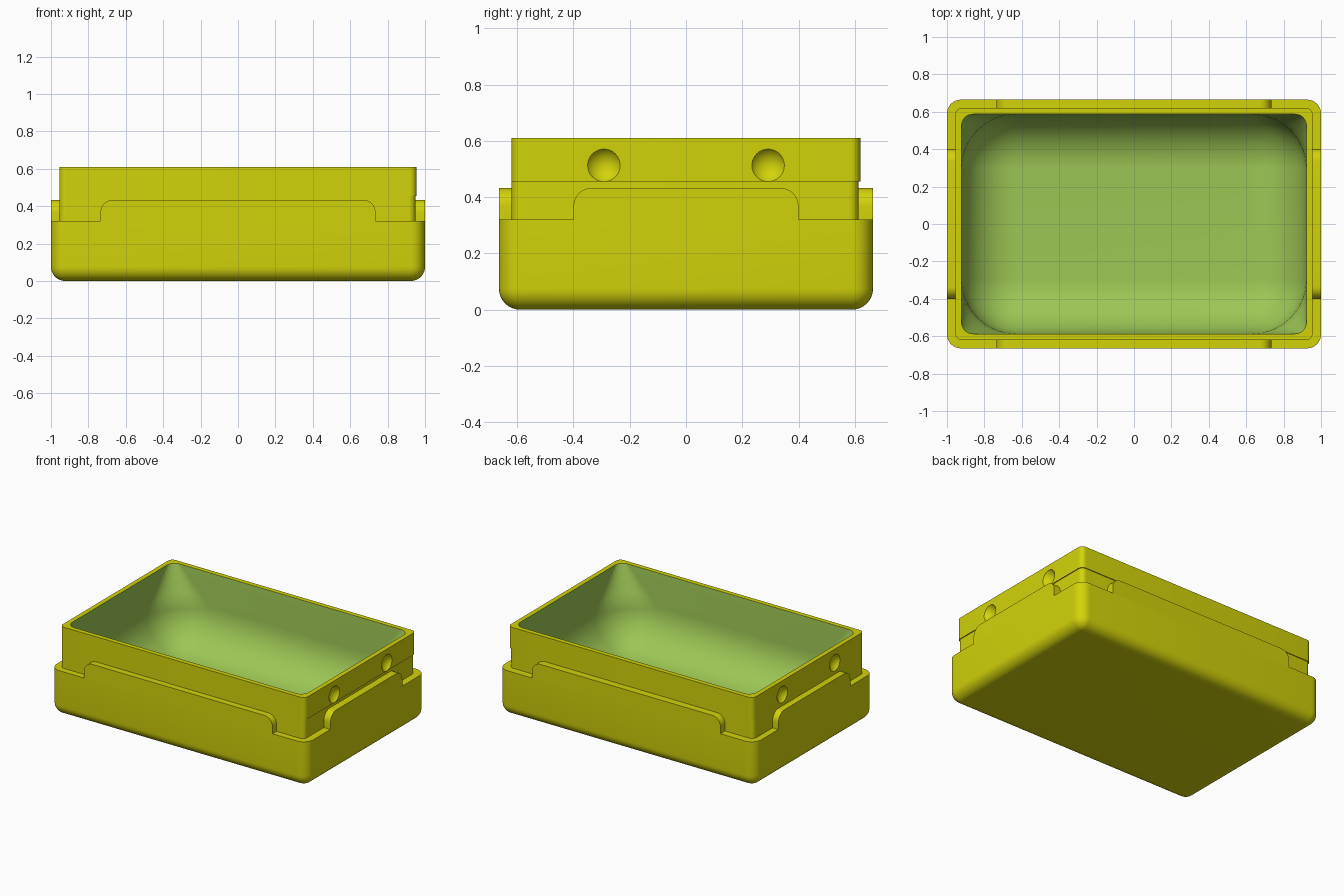
import bpy, bmesh, math
from mathutils import Matrix

if "Cube" in bpy.data.objects:
    bpy.data.objects.remove(bpy.data.objects["Cube"])


def material(name, rgb):
    m = bpy.data.materials.new(name)
    m.diffuse_color = (*rgb, 1)
    m.use_nodes = True
    m.node_tree.nodes["Principled BSDF"].inputs["Base Color"].default_value = m.diffuse_color
    return m


YELLOW = material("mustard_yellow", (0.65, 0.65, 0.003))
GREEN = material("soft_green", (0.34, 0.57, 0.09))


def ring(hx, hy, r, z, trim=0.0, n=8):
    """Rounded rectangle outline, n segments per corner; trim shortens +x and +y."""
    pts = []
    for k, (sx, sy) in enumerate([(1, 1), (-1, 1), (-1, -1), (1, -1)]):
        for i in range(n + 1):
            a = math.pi / 2 * (k + i / n)
            pts.append((sx * (hx - r) + r * math.cos(a) - (trim if sx > 0 else 0),
                        sy * (hy - r) + r * math.sin(a) - (trim if sy > 0 else 0), z))
    return pts


def finish(bm, name, mats):
    bmesh.ops.recalc_face_normals(bm, faces=bm.faces)
    me = bpy.data.meshes.new(name)
    bm.to_mesh(me)
    bm.free()
    for m in mats:
        me.materials.append(m)
    ob = bpy.data.objects.new(name, me)
    bpy.context.collection.objects.link(ob)
    return ob


def smooth(ob):
    bpy.ops.object.select_all(action='DESELECT')
    ob.select_set(True)
    bpy.context.view_layer.objects.active = ob
    bpy.ops.object.shade_smooth_by_angle(angle=math.radians(30))


# Tray profile: rounded bottom, ledge, collar, rim, then down into the cavity
HX, HY, B = 1.0, 0.665, 0.075
sections = []
for i in range(9):
    a = math.pi / 2 * i / 8
    d = B * (1 - math.sin(a))
    sections.append((HX - d, HY - d, max(B - d, 0.006), B * (1 - math.cos(a))))
sections += [(HX, HY, B, 0.32),
             (0.955, 0.62, 0.035, 0.32, 0.006),   # collar foot, slightly trimmed
             (0.955, 0.62, 0.035, 0.455, 0.006),
             (0.955, 0.62, 0.035, 0.455),
             (0.955, 0.62, 0.035, 0.61),
             (0.922, 0.587, 0.06, 0.61)]
inner_start = len(sections) - 1
FLOOR, R_IN = 0.08, 0.29
wall_foot = FLOOR + R_IN
for i in range(1, 5):                       # upright walls, conical corners
    t = i / 4
    sections.append((0.922, 0.587, 0.06 + (R_IN - 0.06) * t, 0.61 + (wall_foot - 0.61) * t))
for i in range(1, 13):                      # large round fillet into the floor
    a = math.pi / 2 * i / 12
    d = R_IN * (1 - math.cos(a))
    sections.append((0.922 - d, 0.587 - d, max(R_IN - d, 0.004),
                     wall_foot - R_IN * math.sin(a)))

bm = bmesh.new()
loops = [[bm.verts.new(p) for p in ring(*s)] for s in sections]
bm.faces.new(loops[0])
for j, (a, b) in enumerate(zip(loops, loops[1:])):
    for i in range(len(a)):
        k = (i + 1) % len(a)
        f = bm.faces.new((a[i], a[k], b[k], b[i]))
        f.material_index = 1 if j >= inner_start else 0
bm.faces.new(loops[-1]).material_index = 1
tray = finish(bm, "tray", [YELLOW, GREEN])

# Round dimples in both short sides of the collar
A, D = 0.058, 0.03
R = (A * A + D * D) / (2 * D)
bm = bmesh.new()
for sx in (-1, 1):
    for y in (-0.292, 0.292):
        bmesh.ops.create_uvsphere(
            bm, u_segments=32, v_segments=20, radius=R,
            matrix=Matrix.Translation((sx * (0.955 + R - D), y, 0.513))
            @ Matrix.Rotation(math.pi / 2, 4, 'Y'))
cutter = finish(bm, "dimple_cutter", [YELLOW])
mod = tray.modifiers.new("dimples", 'BOOLEAN')
mod.operation = 'DIFFERENCE'
mod.solver = 'EXACT'
mod.object = cutter
bpy.context.view_layer.objects.active = tray
bpy.ops.object.modifier_apply(modifier=mod.name)
bpy.data.objects.remove(cutter)
smooth(tray)


# Raised tabs standing on the ledge, one per side
def tab(name, half, outer, turn, z0=0.32, z1=0.433, r=0.065, thick=0.045):
    prof = [(-half, z0), (half, z0)]
    for k, s in ((0, 1), (1, -1)):
        for i in range(9):
            a = math.pi / 2 * (k + i / 8)
            prof.append((s * (half - r) + r * math.cos(a), z1 - r + r * math.sin(a)))
    bm = bmesh.new()
    face = bm.faces.new([bm.verts.new((x, -outer, z)) for x, z in prof])
    ext = bmesh.ops.extrude_face_region(bm, geom=[face])["geom"]
    bmesh.ops.translate(bm, vec=(0, thick, 0),
                        verts=[v for v in ext if isinstance(v, bmesh.types.BMVert)])
    bm.transform(Matrix.Rotation(turn, 4, 'Z'))
    smooth(finish(bm, name, [YELLOW]))


tab("front_tab", 0.735, HY, 0)
tab("right_tab", 0.4, HX, math.pi / 2, thick=0.051)
tab("back_tab", 0.735, HY, math.pi, thick=0.051)
tab("left_tab", 0.4, HX, -math.pi / 2)
